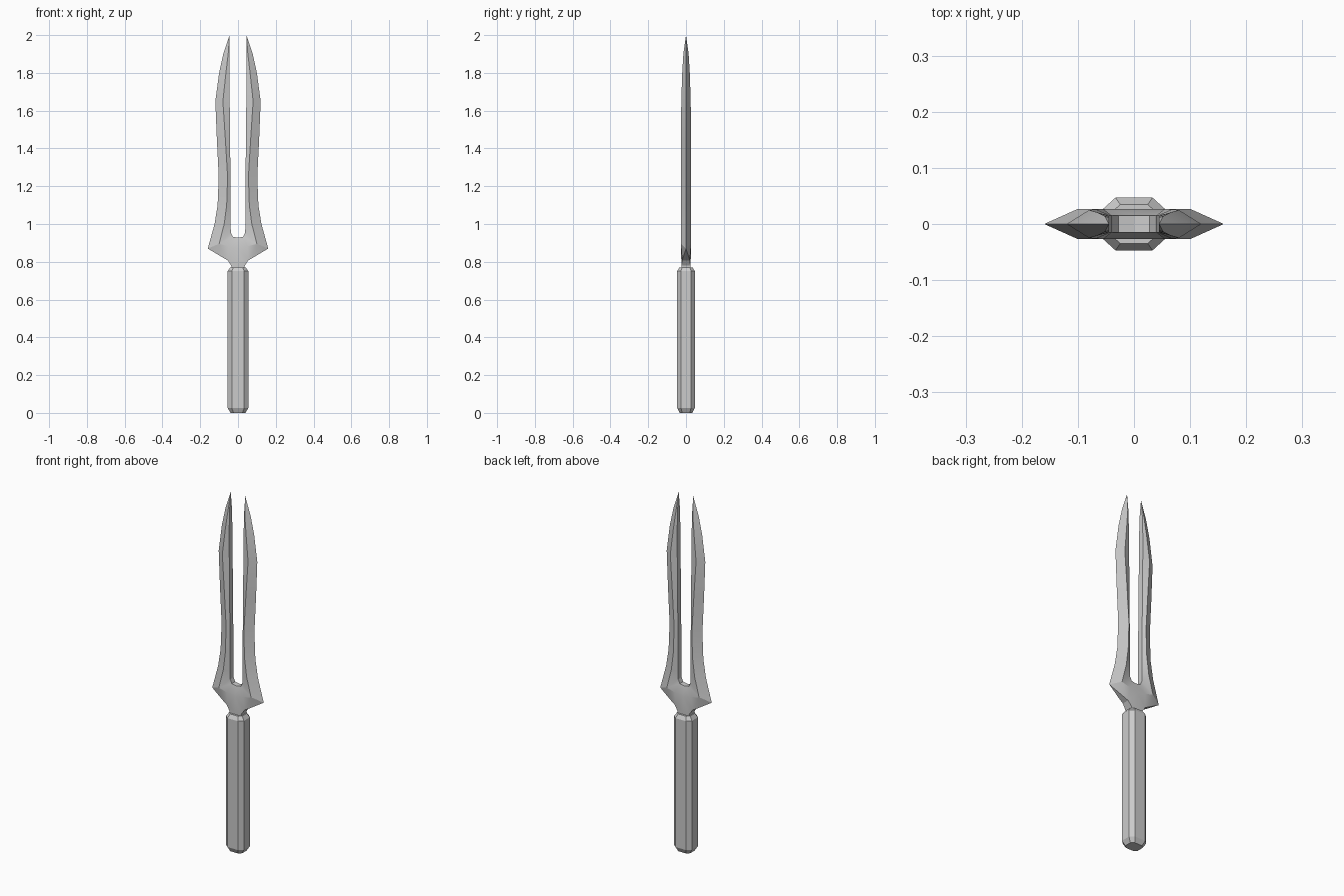
import bpy
import bmesh
import math

cube = bpy.data.objects.get("Cube")
if cube:
    bpy.data.objects.remove(cube, do_unlink=True)

steel = bpy.data.materials.new("light grey metal")
steel.use_nodes = True
GREY = (0.6, 0.6, 0.6, 1)
steel.diffuse_color = GREY
steel.node_tree.nodes["Principled BSDF"].inputs["Base Color"].default_value = GREY


def finish(bm, name, angle):
    bmesh.ops.remove_doubles(bm, verts=bm.verts, dist=0.0005)
    bmesh.ops.recalc_face_normals(bm, faces=bm.faces)
    mesh = bpy.data.meshes.new(name)
    bm.to_mesh(mesh)
    bm.free()
    mesh.materials.append(steel)
    obj = bpy.data.objects.new(name, mesh)
    bpy.context.collection.objects.link(obj)
    bpy.ops.object.select_all(action="DESELECT")
    obj.select_set(True)
    bpy.context.view_layer.objects.active = obj
    bpy.ops.object.shade_smooth_by_angle(angle=math.radians(angle))


def mirrored(faces):
    """Repeat faces of one quarter in all four quarters."""
    bm = bmesh.new()
    for sx in (1, -1):
        for sy in (1, -1):
            for pts in faces:
                unique = list(dict.fromkeys(pts))
                if len(unique) > 2:
                    bm.faces.new([bm.verts.new((x * sx, y * sy, z)) for x, y, z in unique])
    return bm


# Prong sections: height, cutting edge x, ridge x, ridge depth, inner x, inner depth
sections = [
    (1.9, 0.078, 0.052, 0.014, 0.045, 0.011),
    (1.8, 0.10, 0.064, 0.02, 0.045, 0.014),
    (1.65, 0.12, 0.08, 0.025, 0.044, 0.015),
    (1.45, 0.112, 0.067, 0.026, 0.042, 0.015),
    (1.25, 0.102, 0.055, 0.027, 0.04, 0.015),
    (1.1, 0.108, 0.06, 0.027, 0.04, 0.015),
    (1.0, 0.124, 0.073, 0.027, 0.039, 0.015),
]
tip = (0.045, 0, 2.0)
rows = [[tip] * 4]
for z, edge, ridge, depth, inner, wall in sections:
    rows.append([(edge, 0, z), (ridge, -depth, z), (inner, -wall, z), (inner, 0, z)])

# Guard corner, then the rounded base of the slot
corner = (0.16, 0, 0.87)
ridge_a, ridge_b, ridge_c = (0.10, -0.027, 0.895), (0.05, -0.027, 0.882), (0, -0.027, 0.87)
rows.append([corner, ridge_a, (0.038, -0.015, 0.955), (0.038, 0, 0.955)])
rows.append([ridge_a, ridge_b, (0.028, -0.015, 0.933), (0.028, 0, 0.933)])
rows.append([ridge_b, ridge_c, (0, -0.015, 0.927), (0, 0, 0.927)])

faces = []
for i, (a, b) in enumerate(zip(rows, rows[1:])):
    first = 1 if i >= len(sections) + 1 else 0
    for k in range(first, 3):
        faces.append((a[k], a[k + 1], b[k + 1], b[k]))

# Underside of the guard, curving down into the neck
low = [corner, (0.09, -0.014, 0.828), (0.055, -0.02, 0.808),
       (0.036, -0.024, 0.78), (0.034, -0.024, 0.755)]
faces += [
    (corner, ridge_a, low[1]),
    (ridge_a, ridge_b, low[2], low[1]),
    (ridge_b, ridge_c, (0, -0.024, 0.78), low[3], low[2]),
    (low[3], (0, -0.024, 0.78), (0, -0.024, 0.755), low[4]),
]
for a, b in zip(low, low[1:]):
    faces.append((a, b, (b[0], 0, b[2]), (a[0], 0, a[2])))
finish(mirrored(faces), "split_blade", 20)

# Eight-sided grip with chamfered ends
grip = bmesh.new()
corners = [(0.033, 0.047), (-0.033, 0.047), (-0.055, 0.027), (-0.055, -0.027),
           (-0.033, -0.047), (0.033, -0.047), (0.055, -0.027), (0.055, 0.027)]
rings = []
for z, s in ((0, 0.72), (0.026, 1), (0.75, 1), (0.771, 0.74)):
    rings.append([grip.verts.new((x * s, y * s, z)) for x, y in corners])
for a, b in zip(rings, rings[1:]):
    for i in range(8):
        j = (i + 1) % 8
        grip.faces.new((a[i], a[j], b[j], b[i]))
grip.faces.new(rings[0])
grip.faces.new(rings[-1])
finish(grip, "grip", 20)
